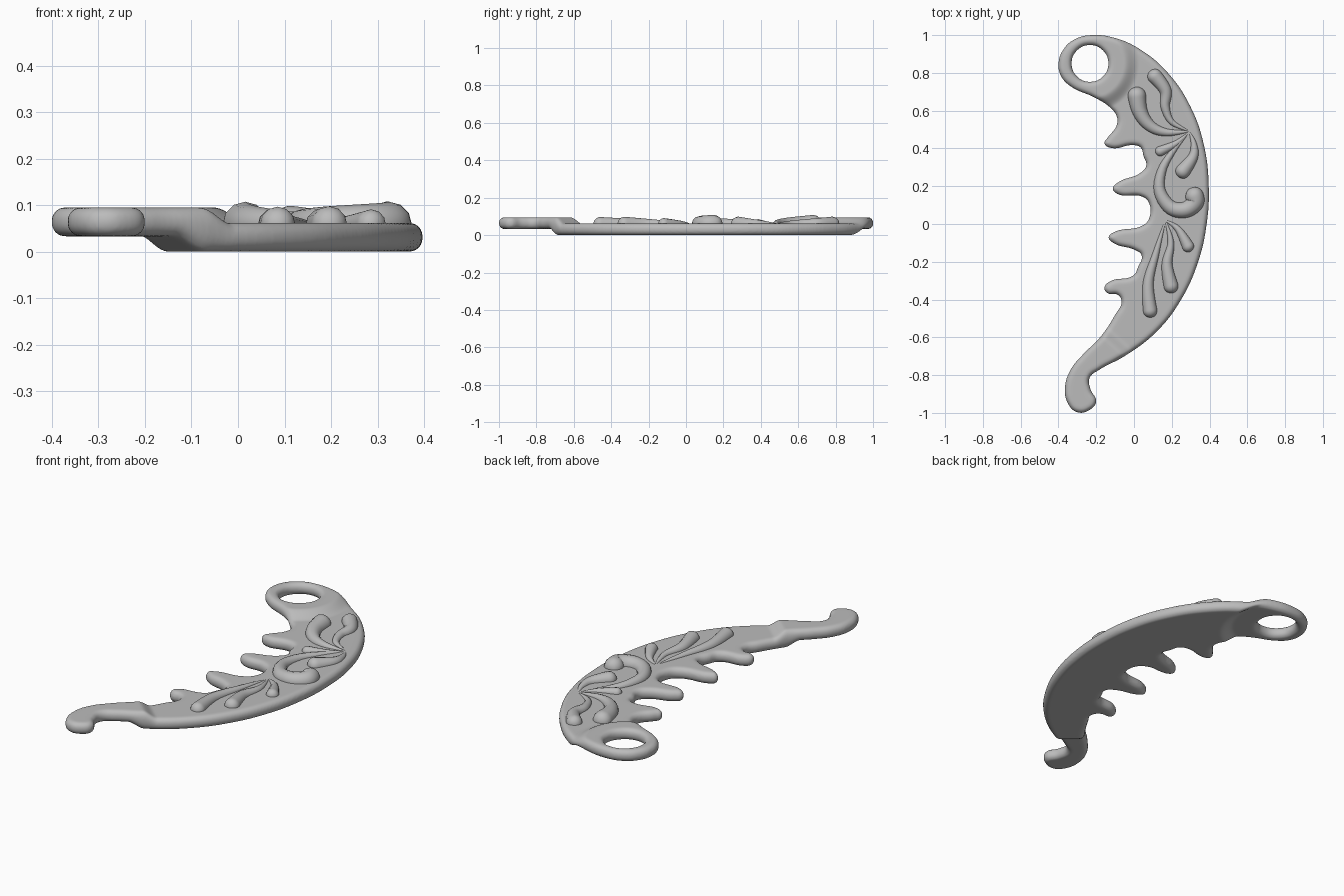
import bpy, bmesh, math
from mathutils import Vector

cube = bpy.data.objects.get("Cube")
if cube:
    bpy.data.objects.remove(cube, do_unlink=True)

THICK = 0.062     # plate thickness
LIFT = 0.033      # how far both ends are raised
EDGE = 0.028      # edge rounding
RING = Vector((-0.233, 0.85))

grey = bpy.data.materials.new("plain grey")
grey.use_nodes = True
grey.diffuse_color = (0.5, 0.5, 0.5, 1)
grey.node_tree.nodes["Principled BSDF"].inputs["Base Color"].default_value = (0.5, 0.5, 0.5, 1)


def add_object(name, data):
    obj = bpy.data.objects.new(name, data)
    bpy.context.scene.collection.objects.link(obj)
    return obj


def evaluated_mesh(obj):
    bpy.context.view_layer.update()
    graph = bpy.context.evaluated_depsgraph_get()
    return bpy.data.meshes.new_from_object(obj.evaluated_get(graph), depsgraph=graph)


def finish(name, mesh):
    mesh.materials.clear()
    mesh.materials.append(grey)
    mesh.shade_smooth()
    return add_object(name, mesh)


def smoothstep(a, b, v):
    t = min(1, max(0, (v - a) / (b - a)))
    return t * t * (3 - 2 * t)


def add_loop(curve, points):
    spline = curve.splines.new("BEZIER")
    spline.bezier_points.add(len(points) - 1)
    for bp, p in zip(spline.bezier_points, points):
        bp.co = (p[0], p[1], 0)
        bp.handle_left_type = bp.handle_right_type = "AUTO"
    spline.use_cyclic_u = True
    spline.resolution_u = 8


# Outline: outer arc, hooked tail, row of teeth, ring end
outer_arc = [(-.23, 1), (-.1, .985), (.04, .92), (.18, .8), (.3, .62), (.37, .42), (.396, .2),
             (.385, 0), (.34, -.2), (.25, -.4), (.12, -.57), (-.05, -.7)]
tail = [(-.18, -.77), (-.235, -.815), (-.23, -.875), (-.2, -.94), (-.235, -.985), (-.3, -.997),
        (-.35, -.95), (-.365, -.86), (-.335, -.77), (-.27, -.69), (-.18, -.6), (-.1, -.48), (-.066, -.41)]
teeth = [(-.085, -.375), (-.14, -.367), (-.157, -.338), (-.13, -.305), (0, -.27), (.02, -.23),
         (.04, -.165), (.01, -.14), (-.11, -.1), (-.135, -.07), (-.11, -.045), (.05, -.005),
         (.08, .03), (.08, .11), (.05, .142), (-.09, .16), (-.113, .188), (-.09, .217), (.04, .275),
         (.065, .31), (.05, .36), (.035, .405), (0, .417), (-.125, .403), (-.157, .427), (-.14, .457),
         (-.093, .52), (-.09, .565)]
ring_end = [(-.125, .615), (-.21, .67), (-.33, .725), (-.385, .78), (-.4, .85), (-.37, .93), (-.31, .98)]

curve = bpy.data.curves.new("plate_outline", "CURVE")
curve.dimensions = "2D"
curve.fill_mode = "BOTH"
curve.bevel_depth = EDGE
curve.bevel_resolution = 5
curve.extrude = THICK / 2 - EDGE
curve.offset = -EDGE
add_loop(curve, outer_arc + tail + teeth + ring_end)
add_loop(curve, [RING + Vector((math.cos(a), math.sin(a))) * 0.097
                 for a in [i * math.pi / 4 for i in range(8)]])
outline = add_object("plate_outline", curve)
solid = evaluated_mesh(outline)
bpy.data.objects.remove(outline, do_unlink=True)

# Weld the caps, then remesh evenly so the plate can be stepped
bm = bmesh.new()
bm.from_mesh(solid)
bmesh.ops.remove_doubles(bm, verts=bm.verts, dist=0.0002)
bmesh.ops.recalc_face_normals(bm, faces=bm.faces)
bm.to_mesh(solid)
bm.free()
blank = add_object("blank", solid)
remesh = blank.modifiers.new("even", "REMESH")
remesh.mode = "VOXEL"
remesh.voxel_size = 0.007
soften = blank.modifiers.new("soften", "SMOOTH")
soften.iterations = 2
plate = evaluated_mesh(blank)
bpy.data.objects.remove(blank, do_unlink=True)

# Raise the ring end and the tail, with the underside stepping later
tail_start, tail_dir = Vector((-.1, -.63)), Vector((-.68, -.73))
for v in plate.vertices:
    p = v.co.xy
    z = v.co.z + THICK / 2
    f = z / THICK
    r = (p - RING).length
    d = (p - tail_start).dot(tail_dir)
    top = max(smoothstep(.26, .18, r), smoothstep(-.04, .03, d))
    under = max(smoothstep(.29, .22, r), smoothstep(.02, .1, d))
    v.co.z = z + LIFT * (f * top + (1 - f) * under)
finish("curved_plate", plate)


def path_point(pts, t):
    """Smooth path through pts, t from 0 to 1."""
    k = min(int(t * (len(pts) - 1)), len(pts) - 2)
    u = t * (len(pts) - 1) - k
    a, b, c, d = (Vector(pts[min(max(k + j, 0), len(pts) - 1)]) for j in (-1, 0, 1, 2))
    return b + (c - a) * u / 2 + (2 * a - 5 * b + 4 * c - d) * u * u / 2 + (3 * b - a - 3 * c + d) * u ** 3 / 2


def leaf(name, radius, pts, count=48):
    """Raised scroll leaf: pointed at the start, round at the end."""
    path = [path_point(pts, 1 - (1 - i / count) ** 2) for i in range(count + 1)]
    run = [0]
    for a, b in zip(path, path[1:]):
        run.append(run[-1] + (b - a).length)
    data = bpy.data.curves.new(name, "CURVE")
    data.dimensions = "3D"
    data.twist_mode = "Z_UP"
    data.bevel_depth = 1
    data.bevel_resolution = 4
    data.use_fill_caps = True
    spline = data.splines.new("POLY")
    spline.points.add(count)
    for point, p, s in zip(spline.points, path, run):
        left = run[-1] - s
        size = radius * (0.06 + 0.94 * (s / run[-1]) ** 0.8)
        if left < radius:
            size *= math.sqrt(max(0, 1 - (1 - left / radius) ** 2))
        point.co = (p.x, p.y, THICK - 0.003, 1)
        point.radius = max(size, 0.001)
    obj = add_object(name + "_path", data)
    mesh = evaluated_mesh(obj)
    bpy.data.objects.remove(obj, do_unlink=True)
    finish(name, mesh)


# Scroll leaves fanning from two points
leaf("upper_leaf", .043, [(.29, .492), (.2, .54), (.165, .62), (.165, .71), (.085, .81)])
leaf("inner_leaf", .053, [(.29, .49), (.17, .485), (.085, .52), (.03, .6), (.01, .725)])
leaf("small_leaf", .03, [(.29, .485), (.22, .425), (.115, .375)])
leaf("outer_leaf", .045, [(.295, .485), (.317, .42), (.31, .35), (.235, .25)])
leaf("curl_leaf", .052, [(.285, .48), (.21, .39), (.15, .29), (.135, .18), (.19, .09), (.27, .075),
                         (.325, .12), (.3, .19)])
leaf("lower_small_leaf", .036, [(.165, .02), (.235, -.03), (.3, -.145)])
leaf("lower_middle_leaf", .042, [(.168, .015), (.195, -.1), (.175, -.22), (.205, -.365)])
leaf("lower_long_leaf", .04, [(.163, .01), (.115, -.16), (.075, -.32), (.09, -.495)])
